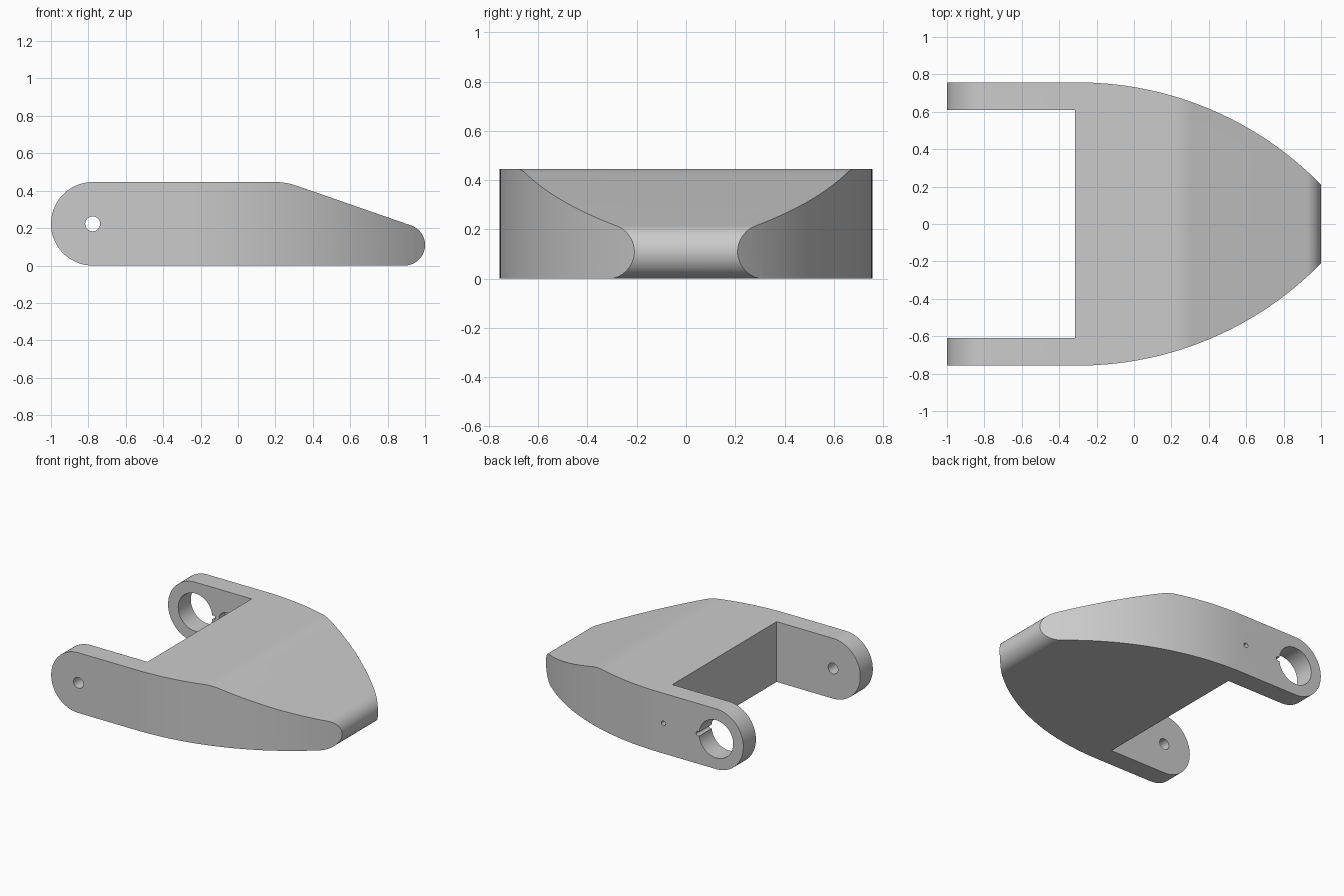
import bpy
import bmesh
from math import sin, cos, pi, radians, sqrt
from mathutils import Vector

cube = bpy.data.objects.get("Cube")
if cube:
    bpy.data.objects.remove(cube, do_unlink=True)

grey = bpy.data.materials.new("plain grey")
grey.use_nodes = True
grey.diffuse_color = (0.6, 0.6, 0.6, 1)
grey.node_tree.nodes["Principled BSDF"].inputs["Base Color"].default_value = grey.diffuse_color


def arc(cx, cz, r, start, end, steps):
    """Points on an arc, angles in degrees."""
    angles = [radians(start + (end - start) * i / steps) for i in range(steps + 1)]
    return [(cx + r * cos(a), cz + r * sin(a)) for a in angles]


def prism(name, points, axis, low, high):
    """Extrude a flat outline along y (points are x, z) or z (points are x, y)."""
    bm = bmesh.new()
    place = (lambda p: (p[0], low, p[1])) if axis == "y" else (lambda p: (p[0], p[1], low))
    face = bm.faces.new([bm.verts.new(place(p)) for p in points])
    shift = Vector((0, high - low, 0)) if axis == "y" else Vector((0, 0, high - low))
    new = bmesh.ops.extrude_face_region(bm, geom=[face])["geom"]
    bmesh.ops.translate(bm, vec=shift, verts=[v for v in new if isinstance(v, bmesh.types.BMVert)])
    bmesh.ops.recalc_face_normals(bm, faces=bm.faces)
    mesh = bpy.data.meshes.new(name)
    bm.to_mesh(mesh)
    bm.free()
    mesh.materials.append(grey)
    obj = bpy.data.objects.new(name, mesh)
    bpy.context.collection.objects.link(obj)
    return obj


def combine(target, cutter, operation):
    """Apply a boolean and discard the helper."""
    cutter.hide_render = True
    mod = target.modifiers.new("cut", "BOOLEAN")
    mod.operation = operation
    mod.solver = "EXACT"
    mod.object = cutter
    bpy.context.view_layer.objects.active = target
    bpy.ops.object.modifier_apply(modifier=mod.name)
    bpy.data.objects.remove(cutter, do_unlink=True)


# Side profile: round arm end, soft ridge, sloping top, round nose
end_r, nose_r, slope = 0.223, 0.11, 19.2
pivot_x, nose_x = end_r - 1, 1 - nose_r
profile = arc(pivot_x, end_r, end_r, 270, 90, 48)
profile += arc(0.203, 2 * end_r - 0.325, 0.325, 90, 90 - slope, 8)
profile += arc(nose_x, nose_r, nose_r, 90 - slope, -90, 36)
body = prism("yoke_body", profile, "y", -0.9, 0.9)

# Plan outline: parallel arms, curved flanks, open slot between the arms
half, inner, bend, slot_x, flank_r = 0.757, 0.61, -0.3, -0.315, 1.818
flank = [(-1.1, half)]
for i in range(33):
    x = bend + (1.02 - bend) * i / 32
    flank.append((x, half - flank_r + sqrt(flank_r ** 2 - (x - bend) ** 2)))
side = [(slot_x, inner), (-1.1, inner)] + flank
outline = side + [(x, -y) for x, y in reversed(side)]
combine(body, prism("plan_cutter", outline, "z", -0.2, 0.7), "INTERSECT")

# Holes through the arms: x, radius, y range
holes = [
    (pivot_x, 0.04, -0.9, -0.5),    # small pivot hole
    (pivot_x, 0.14, 0.5, 0.9),      # large bearing hole
    (-0.63, 0.017, 0.5, 0.9),       # pin holes
    (-0.345, 0.017, 0.5, 0.9),
    (-0.52, 0.065, 0.5, 0.68),      # blind pocket on the inner face
]
for x, r, low, high in holes:
    ring = arc(x, end_r, r, 0, 360, 40)[:-1]
    combine(body, prism("hole_cutter", ring, "y", low, high), "DIFFERENCE")

# Smooth the curved walls and keep the edges crisp
for obj in bpy.context.selected_objects:
    obj.select_set(False)
body.select_set(True)
bpy.context.view_layer.objects.active = body
bpy.ops.object.shade_smooth_by_angle(angle=radians(25))
